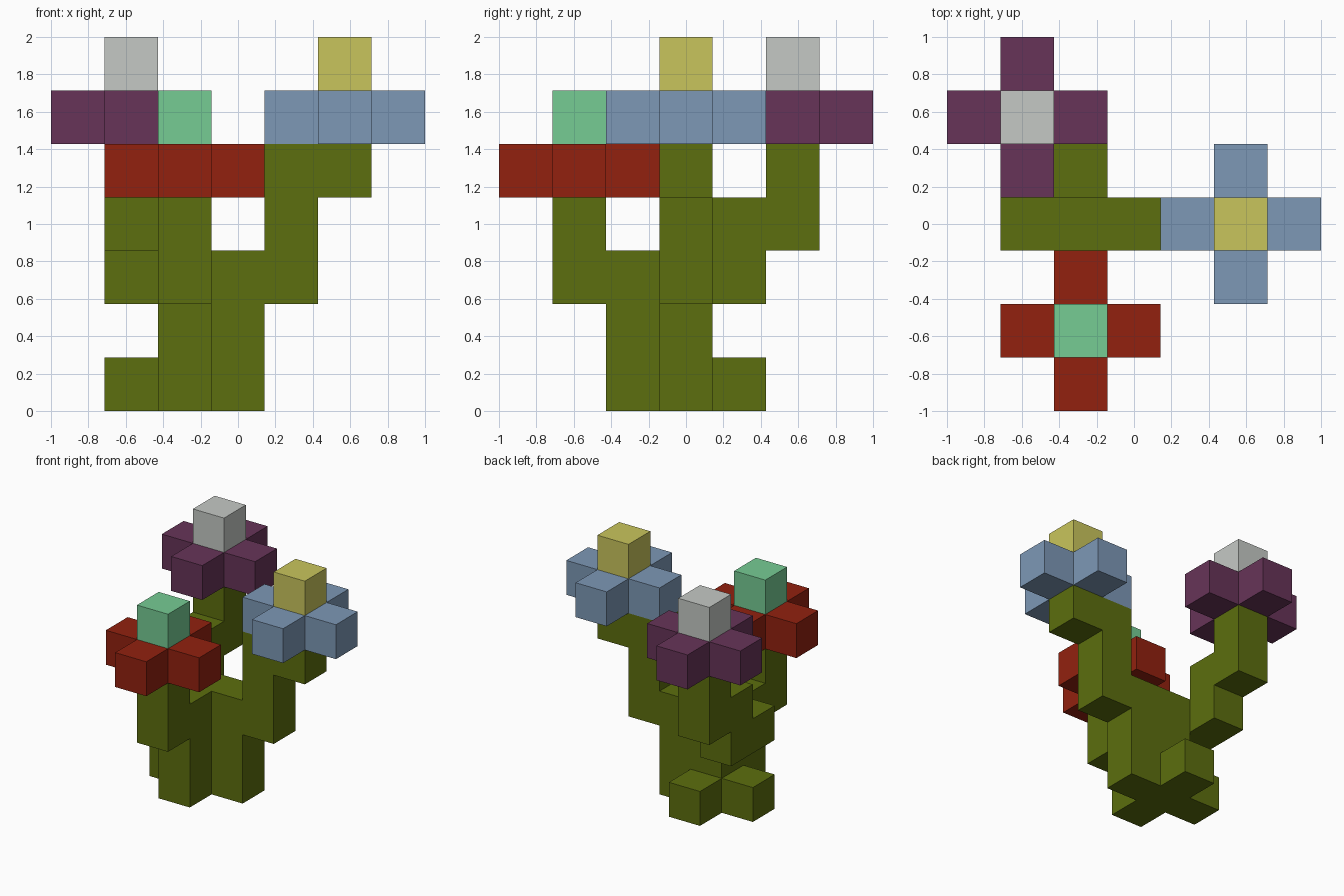
import bpy, bmesh
from mathutils import Vector

if "Cube" in bpy.data.objects:
    bpy.data.objects.remove(bpy.data.objects["Cube"])

U = 2 / 7  # size of one block; the model fits a 7 x 7 x 7 block grid


def material(name, rgb):
    mat = bpy.data.materials.new(name)
    lin = [((c / 255 + 0.055) / 1.055) ** 2.4 if c > 10 else c / 255 / 12.92 for c in rgb]
    mat.diffuse_color = (*lin, 1)
    mat.use_nodes = True
    mat.node_tree.nodes["Principled BSDF"].inputs["Base Color"].default_value = mat.diffuse_color
    return mat


def run(a, b):
    """All grid cells in the box from cell a to cell b, inclusive."""
    return {(x, y, z) for x in range(a[0], b[0] + 1)
            for y in range(a[1], b[1] + 1) for z in range(a[2], b[2] + 1)}


def cross(x, y, z):
    """Five cells in a plus shape."""
    return run((x - 1, y, z), (x + 1, y, z)) | run((x, y - 1, z), (x, y + 1, z))


parts = []  # (name, cells, material)

# Stem: cross-shaped foot, trunk and three stepped branches
stem = cross(2, 3, 0)
stem |= run((2, 2, 0), (2, 3, 2)) | run((3, 3, 0), (3, 3, 2))       # trunk
stem |= run((2, 1, 2), (2, 1, 3))                                   # front branch
stem |= run((4, 3, 2), (4, 3, 4)) | {(5, 3, 4)}                     # right branch
stem |= {(1, 3, 2)} | run((1, 4, 2), (1, 4, 3)) | run((1, 5, 3), (1, 5, 4))  # back branch
parts.append(("stem", stem, material("olive green", (92, 110, 14))))

# Flowers: plus of petals with a single block on top
flowers = [
    ("front_flower", (2, 1, 4), ("brick red", (146, 33, 15)), ("mint green", (118, 204, 148))),
    ("right_flower", (5, 3, 5), ("dusty blue", (125, 152, 182)), ("mustard yellow", (201, 197, 92))),
    ("back_flower", (1, 5, 5), ("plum purple", (103, 52, 88)), ("pale grey", (197, 201, 197))),
]
for name, (x, y, z), petal, centre in flowers:
    parts.append((name + "_petals", cross(x, y, z), material(*petal)))
    parts.append((name + "_centre", {(x, y, z + 1)}, material(*centre)))

occupied = set().union(*(cells for _, cells, _ in parts))


def build(name, cells, mat):
    """Skin the cells, leaving out faces hidden between blocks."""
    bm = bmesh.new()
    for c in sorted(cells):
        mid = Vector(((c[0] - 3) * U, (c[1] - 3) * U, (c[2] + 0.5) * U))
        for axis in range(3):
            for s in (-1, 1):
                n = Vector((0, 0, 0))
                n[axis] = s
                if tuple(c[i] + int(n[i]) for i in range(3)) in occupied:
                    continue
                a = Vector((0, 0, 0))
                a[(axis + 1) % 3] = 1
                b = n.cross(a)
                bm.faces.new([bm.verts.new(mid + (n + p * a + q * b) * U / 2)
                              for p, q in ((1, 1), (-1, 1), (-1, -1), (1, -1))])
    bmesh.ops.remove_doubles(bm, verts=bm.verts[:], dist=1e-4)
    mesh = bpy.data.meshes.new(name)
    bm.to_mesh(mesh)
    bm.free()
    mesh.materials.append(mat)
    bpy.context.collection.objects.link(bpy.data.objects.new(name, mesh))


for part in parts:
    build(*part)
